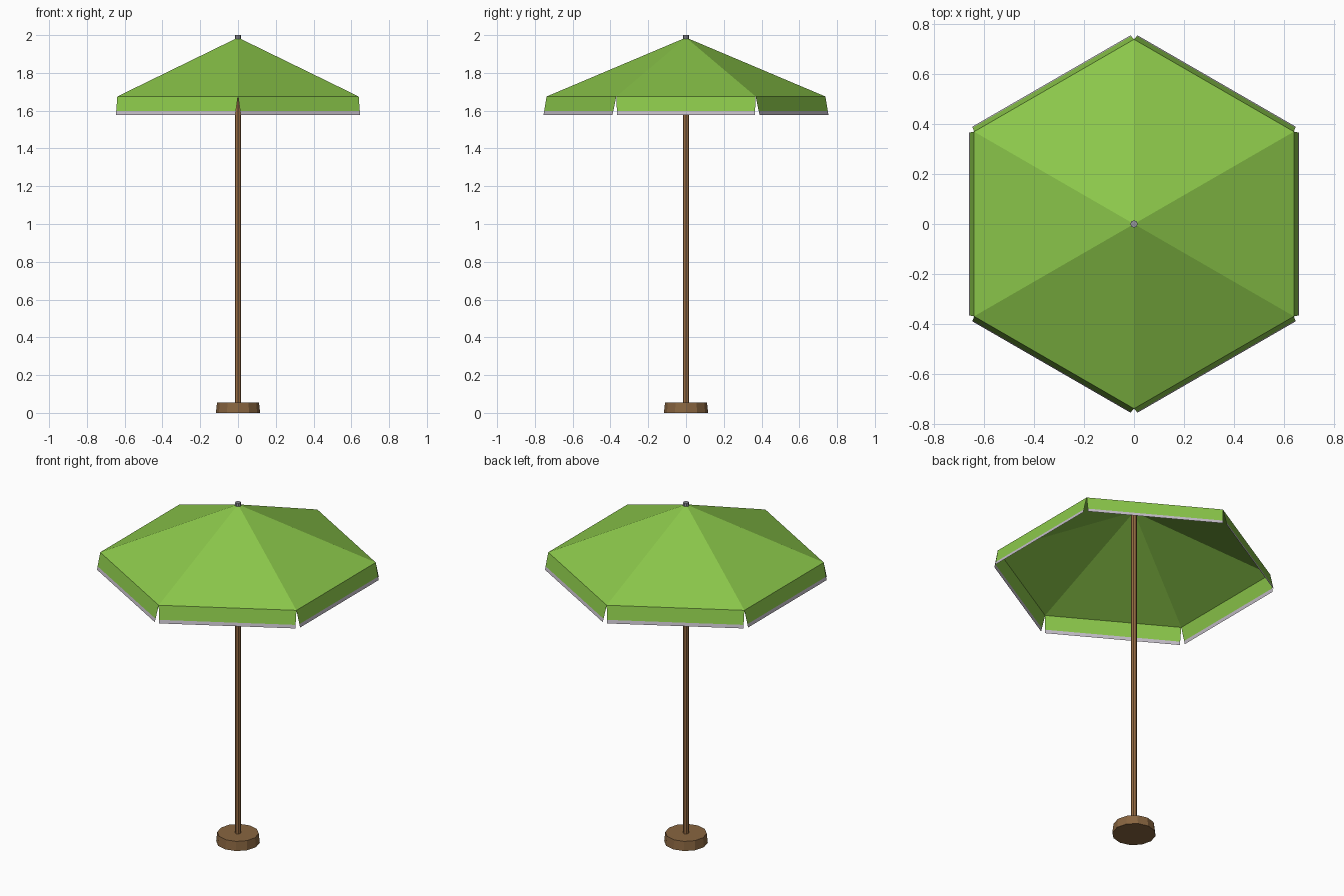
import bpy, bmesh, math
from mathutils import Vector

if "Cube" in bpy.data.objects:
    bpy.data.objects.remove(bpy.data.objects["Cube"])


def material(name, rgb):
    """Flat material from 0-255 sRGB."""
    m = bpy.data.materials.new(name)
    lin = [(c / 255 / 12.92) if c / 255 < 0.04045 else ((c / 255 + 0.055) / 1.055) ** 2.4 for c in rgb]
    m.diffuse_color = (*lin, 1)
    m.use_nodes = True
    m.node_tree.nodes["Principled BSDF"].inputs["Base Color"].default_value = m.diffuse_color
    return m


GREEN = material("canopy green", (139, 199, 74))
TRIM = material("trim grey", (196, 190, 200))
POLE = material("pole wood", (150, 107, 66))
BASE = material("base brown", (136, 101, 64))
METAL = material("finial grey", (150, 150, 158))


def add_object(name, bm, *mats):
    mesh = bpy.data.meshes.new(name)
    bm.to_mesh(mesh)
    bm.free()
    obj = bpy.data.objects.new(name, mesh)
    bpy.context.collection.objects.link(obj)
    for m in mats:
        mesh.materials.append(m)
    return obj


def tapered(name, r_low, r_high, z0, z1, sides, mat):
    bm = bmesh.new()
    bmesh.ops.create_cone(bm, cap_ends=True, segments=sides, radius1=r_low,
                          radius2=r_high, depth=z1 - z0)
    bmesh.ops.translate(bm, vec=(0, 0, (z0 + z1) / 2), verts=bm.verts)
    return add_object(name, bm, mat)


# Base, pole and finial
tapered("base", 0.117, 0.111, 0.0, 0.054, 12, BASE)
tapered("pole", 0.017, 0.017, 0.03, 1.975, 8, POLE)
tapered("finial", 0.015, 0.015, 1.97, 2.0, 8, METAL)

# Hexagonal canopy
R, Z_RIM, Z_APEX = 0.738, 1.675, 1.987
rim = [Vector((R * math.cos(a), R * math.sin(a), Z_RIM))
       for a in (math.radians(30 + 60 * i) for i in range(6))]
bm = bmesh.new()
apex = bm.verts.new((0, 0, Z_APEX))
ring = [bm.verts.new(p) for p in rim]
for i in range(6):
    bm.faces.new((ring[i], ring[(i + 1) % 6], apex))
add_object("canopy", bm, GREEN)

# Separate hanging flaps, one per side, with a trim strip along the bottom
Z_TRIM, Z_LOW, FLARE, NARROW = 1.597, 1.578, 0.021, 0.004
bm = bmesh.new()
for i in range(6):
    a, b = rim[i], rim[(i + 1) % 6]
    along = (b - a).normalized()
    out = Vector((along.y, -along.x, 0))
    rows = []
    for z in (Z_RIM, Z_TRIM, Z_LOW):
        t = (Z_RIM - z) / (Z_RIM - Z_LOW)
        shift = out * FLARE * t + Vector((0, 0, z - Z_RIM))
        rows.append((bm.verts.new(a + shift + along * NARROW * t),
                     bm.verts.new(b + shift - along * NARROW * t)))
    for k in range(2):
        (ua, ub), (la, lb) = rows[k], rows[k + 1]
        bm.faces.new((la, lb, ub, ua)).material_index = k
add_object("valance_flaps", bm, GREEN, TRIM)
